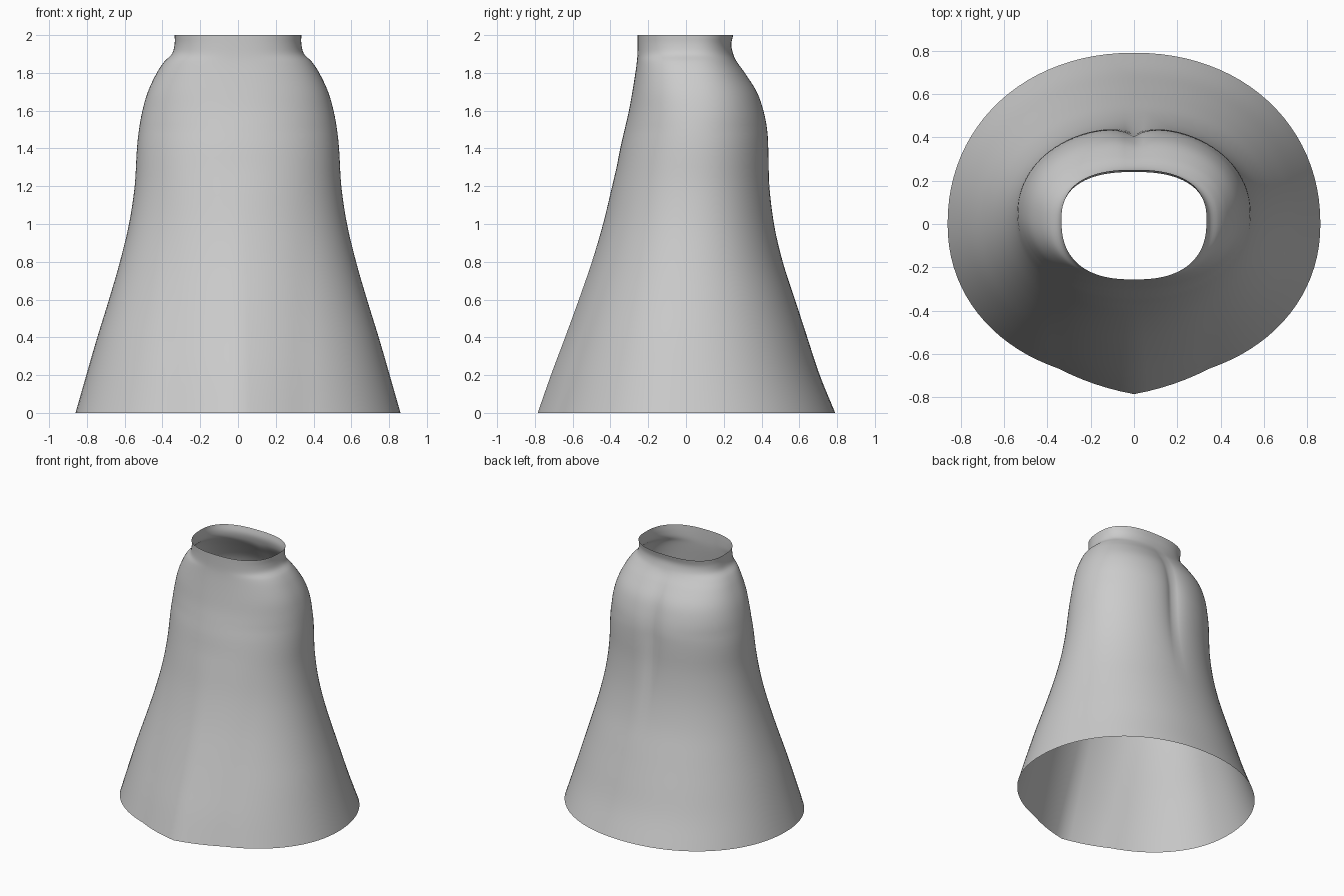
import bpy, bmesh, math

if "Cube" in bpy.data.objects:
    bpy.data.objects.remove(bpy.data.objects["Cube"])

# Skirt profile: height, half width, front y, back y, middle y, cleft depth
KEYS = [
    (0.00, 0.860, -0.720, 0.790, 0.00, 0.000),
    (0.20, 0.803, -0.660, 0.708, 0.00, 0.000),
    (0.40, 0.745, -0.595, 0.642, 0.00, 0.000),
    (0.60, 0.683, -0.532, 0.577, 0.01, 0.000),
    (0.80, 0.625, -0.473, 0.515, 0.02, 0.004),
    (1.00, 0.577, -0.424, 0.474, 0.03, 0.015),
    (1.20, 0.547, -0.386, 0.455, 0.04, 0.032),
    (1.40, 0.535, -0.348, 0.452, 0.05, 0.045),
    (1.50, 0.524, -0.325, 0.446, 0.05, 0.045),
    (1.60, 0.506, -0.302, 0.424, 0.05, 0.038),
    (1.70, 0.477, -0.284, 0.386, 0.04, 0.028),
    (1.80, 0.430, -0.268, 0.318, 0.03, 0.014),
    (1.86, 0.390, -0.260, 0.272, 0.02, 0.006),
    (1.90, 0.350, -0.257, 0.250, 0.02, 0.000),
    (1.95, 0.336, -0.256, 0.240, 0.02, 0.000),
    (2.00, 0.335, -0.256, 0.250, 0.02, 0.000),
]
SEGMENTS = 96
STEPS = 4


def slope(i, c):
    a, b = KEYS[max(i - 1, 0)], KEYS[min(i + 1, len(KEYS) - 1)]
    return (b[c] - a[c]) / (b[0] - a[0])


def profile(i, t):
    """Smooth interpolation between neighbouring profile rows."""
    p, q = KEYS[i], KEYS[i + 1]
    h = q[0] - p[0]
    row = [p[0] + t * h]
    for c in range(1, 6):
        row.append((2*t**3 - 3*t*t + 1) * p[c] + (t**3 - 2*t*t + t) * h * slope(i, c)
                   + (3*t*t - 2*t**3) * q[c] + (t**3 - t*t) * h * slope(i + 1, c))
    return row


def ring_point(row, k):
    z, width, front, back, mid, cleft = row
    a = 2 * math.pi * k / SEGMENTS
    s, c = math.sin(a), math.cos(a)
    # rounded oval, squarer toward the waist
    power = 2 / (2.1 + 0.4 * max(0, (z - 1.5) / 0.5))
    x = width * math.copysign(abs(s) ** power, s)
    depth = abs(c) ** power
    if c > 0:
        y = mid + (back - mid) * depth - cleft * math.exp(-abs(x) / 0.07)
    else:
        # pointed front pleat, fading upward
        pleat = 0.065 * max(0, 1 - z / 1.3) * max(0, 1 - abs(x) / 0.35)
        y = mid + (front - mid) * depth - pleat
    return x, y, z


# Open skirt shell
rows = [profile(i, j / STEPS) for i in range(len(KEYS) - 1) for j in range(STEPS)]
rows.append(list(KEYS[-1]))
bm = bmesh.new()
rings = [[bm.verts.new(ring_point(r, k)) for k in range(SEGMENTS)] for r in rows]
for low, high in zip(rings, rings[1:]):
    for k in range(SEGMENTS):
        n = (k + 1) % SEGMENTS
        f = bm.faces.new((low[n], low[k], high[k], high[n]))
        f.smooth = True
# outward normals
bm.faces.ensure_lookup_table()
bm.normal_update()
f = bm.faces[0]
if f.normal.dot(f.calc_center_median()) < 0:
    bmesh.ops.reverse_faces(bm, faces=bm.faces[:])

mesh = bpy.data.meshes.new("skirt")
bm.to_mesh(mesh)
bm.free()
skirt = bpy.data.objects.new("skirt", mesh)
bpy.context.collection.objects.link(skirt)

grey = bpy.data.materials.new("light grey cloth")
grey.diffuse_color = (0.6, 0.6, 0.6, 1)
grey.use_nodes = True
grey.node_tree.nodes["Principled BSDF"].inputs["Base Color"].default_value = grey.diffuse_color
mesh.materials.append(grey)
